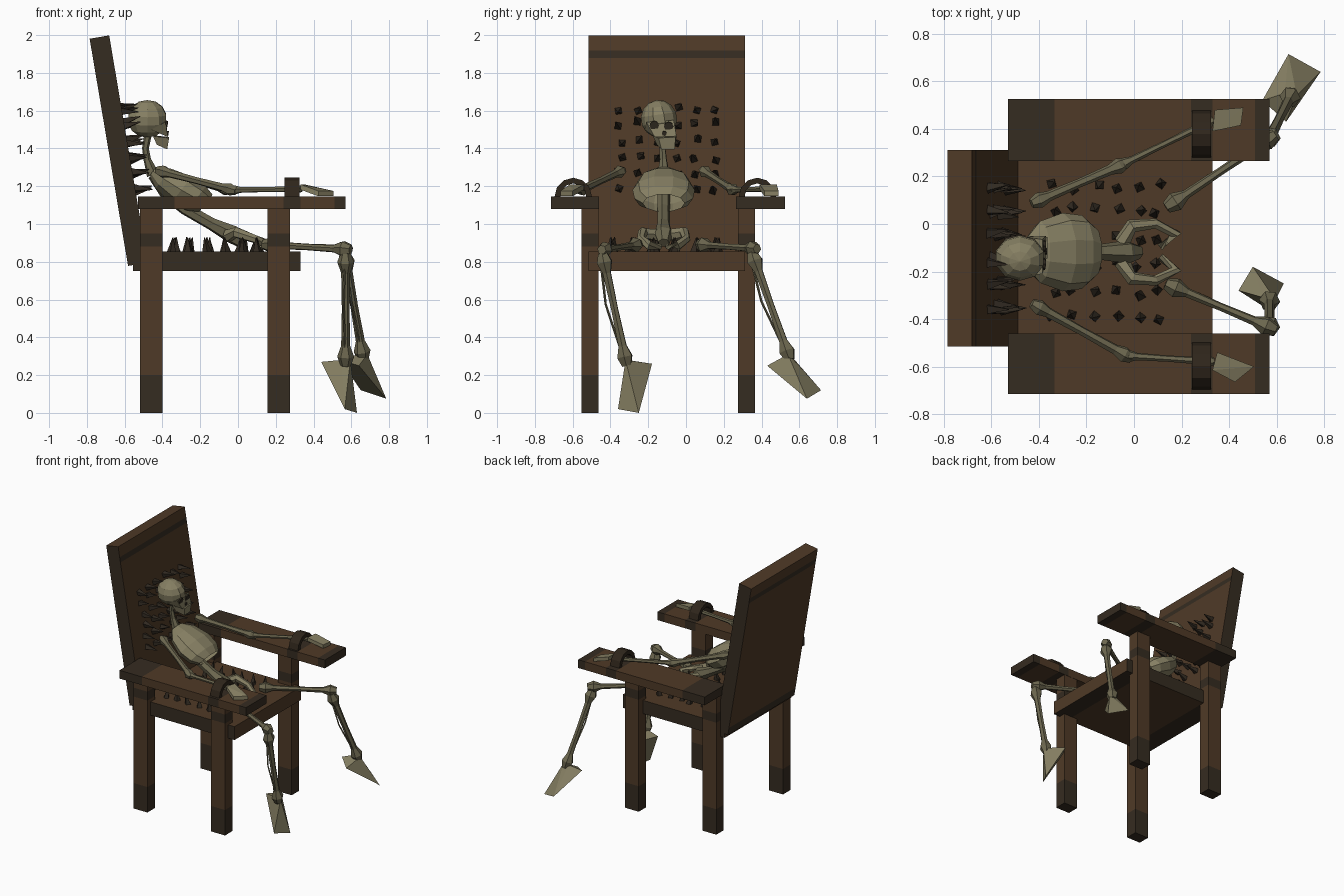
import bpy, bmesh, math, random
from mathutils import Vector, Matrix

if "Cube" in bpy.data.objects:
    bpy.data.objects.remove(bpy.data.objects["Cube"])
random.seed(4)

def mat(name, c):
    m = bpy.data.materials.new(name)
    m.diffuse_color = (*c, 1)
    m.use_nodes = True
    m.node_tree.nodes["Principled BSDF"].inputs["Base Color"].default_value = m.diffuse_color
    return m

WOOD = mat("brown wood", (.078, .042, .020))
DARK = mat("dark wood", (.036, .025, .015))
STRAP = mat("strap leather", (.028, .019, .011))
IRON = mat("spike iron", (.032, .024, .016))
BONE = mat("pale bone", (.24, .215, .125))
DULL = mat("dull bone", (.15, .135, .078))
HOLE = mat("socket shadow", (.028, .022, .014))

def finish(name, bm, mats, rule=None, matrix=None):
    bmesh.ops.recalc_face_normals(bm, faces=bm.faces)
    if rule:
        for f in bm.faces:
            f.material_index = rule(f.calc_center_median(), f.normal)
    me = bpy.data.meshes.new(name)
    if matrix:
        bm.transform(matrix)
    bm.to_mesh(me)
    bm.free()
    for m in mats:
        me.materials.append(m)
    ob = bpy.data.objects.new(name, me)
    bpy.context.collection.objects.link(ob)
    return ob

def box(name, lo, hi, axis=2, cuts=(), rule=None, matrix=None):
    """Plank cut across one axis so the stained bands can be coloured."""
    lo, hi = Vector(lo), Vector(hi)
    bm = bmesh.new()
    bmesh.ops.create_cube(bm, size=1)
    for v in bm.verts:
        v.co = Vector((hi[i] - lo[i]) * v.co[i] + (hi[i] + lo[i]) / 2 for i in range(3))
    for c in cuts:
        co, no = Vector((0, 0, 0)), Vector((0, 0, 0))
        co[axis], no[axis] = c, 1
        bmesh.ops.bisect_plane(bm, geom=bm.verts[:] + bm.edges[:] + bm.faces[:],
                               plane_co=co, plane_no=no)
    return finish(name, bm, [WOOD, DARK], rule, matrix)

def loft(name, rings, material, caps=True):
    bm = bmesh.new()
    rows = [[bm.verts.new(p) for p in r] for r in rings]
    n = len(rows[0])
    for a, b in zip(rows, rows[1:]):
        for i in range(n):
            bm.faces.new((a[i], a[(i + 1) % n], b[(i + 1) % n], b[i]))
    if caps:
        bm.faces.new(rows[0])
        bm.faces.new(rows[-1])
    return finish(name, bm, [material])

def tube(name, path, radii, material=DULL, n=6):
    path = [Vector(p) for p in path]
    rings = []
    for i, p in enumerate(path):
        d = path[min(i + 1, len(path) - 1)] - path[max(i - 1, 0)]
        side = d.cross(Vector((.1, 1, .3))).normalized()
        up = side.cross(d).normalized()
        rings.append([p + radii[i] * (side * math.cos(2 * math.pi * k / n) + up * math.sin(2 * math.pi * k / n))
                      for k in range(n)])
    return loft(name, rings, material)

def bone(name, a, b, r, knob, material=DULL):
    """Shaft with a swollen knob at each end."""
    a, b = Vector(a), Vector(b)
    k = knob / (b - a).length
    ts = (-.7 * k, .4 * k, 1.7 * k, .5, 1 - 1.7 * k, 1 - .4 * k, 1 + .7 * k)
    return tube(name, [a.lerp(b, t) for t in ts], (knob * .6, knob, r, r * .85, r, knob, knob * .6), material)

def hull(name, pts, material):
    bm = bmesh.new()
    for p in pts:
        bm.verts.new(p)
    r = bmesh.ops.convex_hull(bm, input=bm.verts)
    bmesh.ops.delete(bm, geom=list({v for v in r["geom_interior"] if isinstance(v, bmesh.types.BMVert)}), context='VERTS')
    return finish(name, bm, [material])

# --- Chair ---
back_m = Matrix.Translation((-.582, 0, .778)) @ Matrix.Rotation(math.radians(-9.6), 4, 'Y')
box("backrest", (0, -.515, 0), (.105, .312, 1.22), 2, (.06, 1.10, 1.14),
    lambda c, n: int(abs(n.y) > .5 or c.z < .06 or 1.10 < c.z < 1.14), back_m)
box("seat", (-.555, -.515, .75), (.33, .312, .855), 0, (-.4, .2),
    lambda c, n: int(abs(n.y) > .5 or (n.z < -.5 and not -.4 < c.x < .2)))
for sx, x in (("rear", -.46), ("front", .215)):
    for sy, y in (("right", -.508), ("left", .32)):
        box(f"{sx}_{sy}_leg", (x - .06, y - .046, 0), (x + .06, y + .046, 1.09), 2, (.2, .88, .95),
            lambda c, n: int(c.z < .2 or .88 < c.z < .95))
for side, y0, y1, ys in (("right", -.715, -.46, -.597), ("left", .265, .525, .378)):
    box(side + "_armrest", (-.53, y0, 1.08), (.57, y1, 1.145), 0, (-.335, .24, .33, .51),
        lambda c, n: int(c.x < -.335 or .24 < c.x < .33 or c.x > .51))
    # wrist strap arching over the armrest
    outer, inner = [], []
    for k in range(7):
        a = math.pi * k / 6
        outer.append((ys + .1 * math.cos(a), 1.14 + .105 * math.sin(a)))
        inner.append((ys + .07 * math.cos(a), 1.14 + .075 * math.sin(a)))
    rings = []
    for o, i in zip(outer, inner):
        rings.append([(.245, *o), (.325, *o), (.325, *i), (.245, *i)])
    loft(side + "_strap", rings, STRAP)

# --- Spikes ---
def spikes(name, spots):
    bm = bmesh.new()
    for p, d, length in spots:
        d = Vector(d) + Vector([random.uniform(-.18, .18) for _ in range(3)])
        m = (Matrix.Translation(p) @ d.to_track_quat('Z', 'Y').to_matrix().to_4x4()
             @ Matrix.Rotation(random.uniform(.4, 1.2), 4, 'Z') @ Matrix.Translation((0, 0, length / 2 - .01)))
        bmesh.ops.create_cone(bm, cap_ends=True, segments=4, radius1=.027, radius2=.002, depth=length, matrix=m)
    finish(name, bm, [IRON])

j = lambda: random.uniform(-.015, .015)
spikes("backrest_spikes", [((-.478 - (z - .795) * .169, y + j(), z + j()), (1, 0, .12), .1)
                           for z in (1.61, 1.53, 1.44, 1.35, 1.27, 1.18)
                           for y in (-.35, -.25, -.15, -.05, .05, .15)])
spikes("seat_spikes", [((x + j(), y + j(), .855), (0, 0, 1), .085)
                       for x in (-.34, -.26, -.16, -.07, .02, .1)
                       for y in (-.39, -.29, -.17, -.06, .06, .16)])

# --- Skull ---
bm = bmesh.new()
bmesh.ops.create_uvsphere(bm, u_segments=10, v_segments=7, radius=1,
                          matrix=Matrix.Translation((-.48, -.143, 1.557)) @ Matrix.Rotation(.15, 4, 'X')
                          @ Matrix.Diagonal((.108, .096, .1, 1)))
finish("cranium", bm, [BONE])
hull("face_bones", [(-.385, -.21, 1.54), (-.385, -.065, 1.55), (-.37, -.165, 1.46), (-.37, -.05, 1.465),
                    (-.46, -.22, 1.5), (-.46, -.055, 1.5)], BONE)
hull("jaw", [(-.365, -.145, 1.455), (-.365, -.055, 1.46), (-.375, -.13, 1.395), (-.375, -.06, 1.395),
             (-.45, -.175, 1.465), (-.45, -.05, 1.47), (-.43, -.155, 1.42), (-.43, -.055, 1.42)], BONE)
for nm, y, z, r in (("right_eye", -.168, 1.522, .025), ("left_eye", -.092, 1.517, .025), ("nose", -.115, 1.48, .013)):
    bm = bmesh.new()
    bmesh.ops.create_cone(bm, cap_ends=True, segments=8, radius1=r, radius2=r, depth=.012,
                          matrix=Matrix.Translation((-.385 + (1.545 - z) * .18, y, z)) @ Matrix.Rotation(math.pi / 2 + .18, 4, 'Y'))
    finish(nm + "_socket", bm, [HOLE])

# --- Neck, ribcage, spine, pelvis ---
Y0 = -.118
tube("neck", [(-.475, -.13, 1.48), (-.49, -.125, 1.40), (-.48, -.12, 1.34), (-.45, Y0, 1.26)], (.02, .018, .02, .034))
rings = []
for x, z, hw, ht in ((-.45, 1.28, .06, .03), (-.395, 1.24, .13, .07), (-.30, 1.18, .165, .095),
                     (-.22, 1.135, .155, .085), (-.17, 1.11, .11, .06)):
    rings.append([(x + .62 * ht * math.sin(a), Y0 + hw * math.cos(a), z + .79 * ht * math.sin(a))
                  for a in [2 * math.pi * k / 10 for k in range(10)]])
loft("ribcage", rings, BONE, caps=False)
tube("spine", [(-.45, Y0, 1.26), (-.38, Y0, 1.16), (-.28, Y0, 1.08), (-.14, Y0, 1.0), (-.03, Y0, .945), (.02, Y0, .9)],
     (.03, .035, .033, .034, .05, .03))
for nm, s in (("left", 1), ("right", -1)):
    tube(nm + "_hip_bone", [(-.05, Y0 + s * .04, .94), (-.01, Y0 + s * .11, .955), (.09, Y0 + s * .12, .92),
                            (.175, Y0 + s * .075, .885), (.11, Y0 + s * .02, .88)], (.035, .03, .022, .026, .016), BONE)

# --- Arms: shoulder, elbow, wrist, then hand corners ---
for nm, sh, el, wr, hand in (
        ("left", (-.41, .095, 1.28), (-.05, .25, 1.18), (.32, .43, 1.185), ((.34, .48), (.46, .49), (.45, .415), (.33, .39))),
        ("right", (-.41, -.345, 1.28), (-.03, -.555, 1.18), (.32, -.578, 1.185), ((.35, -.54), (.505, -.6), (.425, -.665), (.33, -.615)))):
    bone(nm + "_upper_arm", sh, el, .022, .034)
    bone(nm + "_forearm", el, wr, .016, .026)
    top = [(x, y, 1.21 if x < .4 else 1.175) for x, y in hand]
    hull(nm + "_hand", top + [(x, y, z - .028) for x, y, z in top], BONE)

# --- Legs: hip, knee, ankle, then foot sole corners ---
for nm, hip, knee, ankle, sole in (
        ("left", (.16, .085, .89), (.57, .36, .87), (.66, .54, .31),
         ((.64, .43, .25), (.54, .52, .28), (.65, .715, .12), (.785, .64, .075))),
        ("right", (.16, -.262, .89), (.57, -.435, .865), (.57, -.32, .28),
         ((.5, -.18, .26), (.44, -.28, .27), (.565, -.36, .02), (.63, -.25, .0)))):
    bone(nm + "_thigh_bone", hip, knee, .02, .042)
    shin_top = Vector(knee) - Vector((0, 0, .05))
    bone(nm + "_shin_bone", shin_top, ankle, .024, .045)
    off = Vector((-.01, -.035, 0))
    tube(nm + "_thin_shin_bone", [shin_top + off * .5, shin_top.lerp(Vector(ankle), .45) + off * 1.2, Vector(ankle) + off * .2],
         (.008, .006, .007), n=4)
    a = Vector(ankle)
    hull(nm + "_foot", list(sole) + [a + Vector((.025, 0, 0)), a + Vector((-.025, .01, 0)), a + Vector((0, 0, -.04))], BONE)
